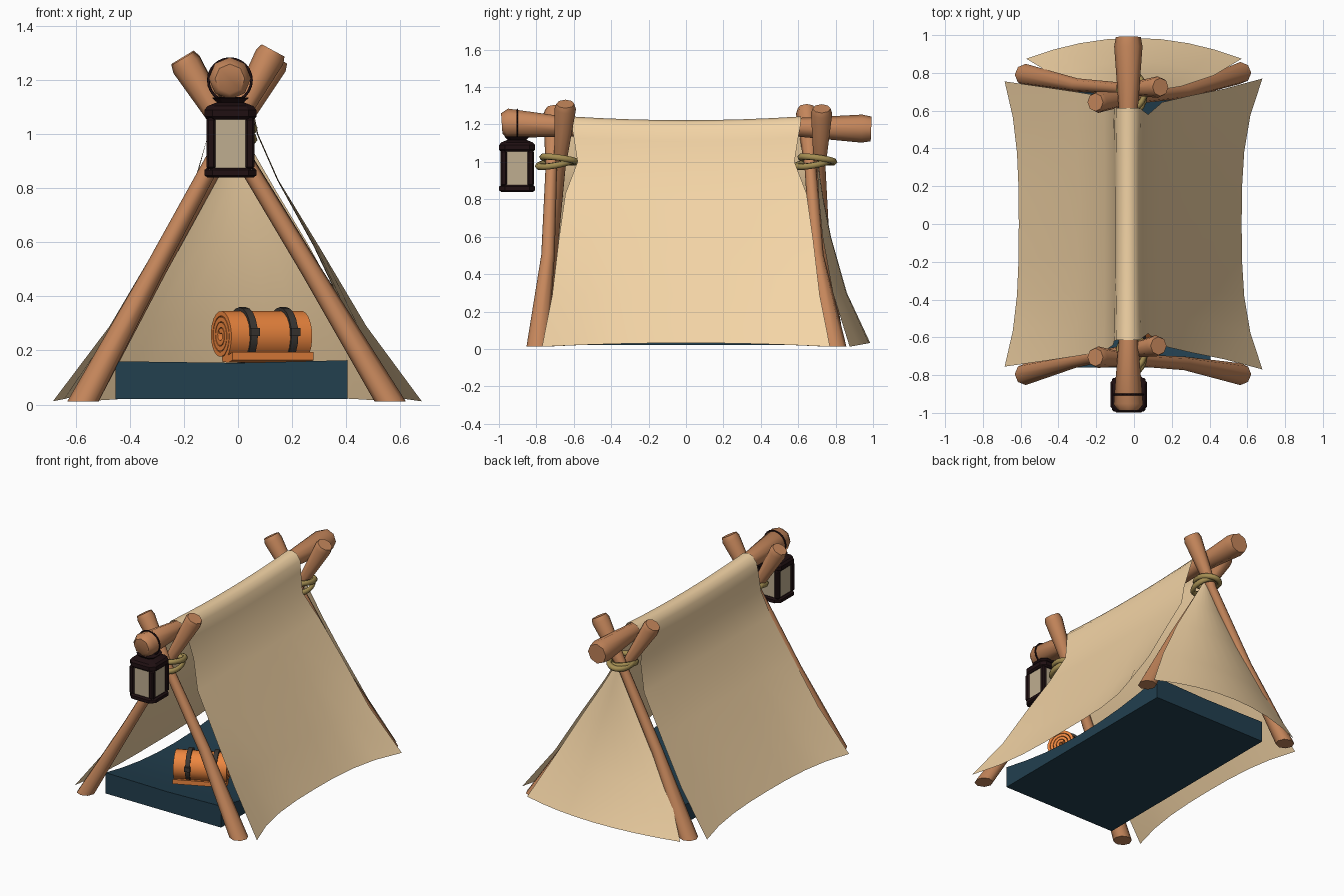
import bpy, bmesh, math
from mathutils import Vector, Matrix

if "Cube" in bpy.data.objects:
    bpy.data.objects.remove(bpy.data.objects["Cube"])


def material(name, rgb):
    m = bpy.data.materials.new(name)
    m.diffuse_color = (*rgb, 1)
    m.use_nodes = True
    m.node_tree.nodes["Principled BSDF"].inputs["Base Color"].default_value = m.diffuse_color
    return m


CANVAS = material("canvas", (0.9, 0.66, 0.38))
WOOD = material("wood", (0.56, 0.24, 0.105))
BLUE = material("blue_cloth", (0.016, 0.05, 0.078))
ORANGE = material("orange_cloth", (0.85, 0.24, 0.05))
STRAP = material("strap", (0.045, 0.04, 0.035))
METAL = material("dark_metal", (0.014, 0.005, 0.006))
GLASS = material("glass", (0.52, 0.42, 0.28))
ROPE = material("rope", (0.37, 0.27, 0.085))


def finish(ob, name, mat, angle=40):
    ob.name = name
    ob.data.materials.append(mat)
    bpy.ops.object.select_all(action='DESELECT')
    ob.select_set(True)
    bpy.context.view_layer.objects.active = ob
    bpy.ops.object.shade_smooth_by_angle(angle=math.radians(angle))
    return ob


def from_bm(bm, name, mat, angle=40):
    bmesh.ops.recalc_face_normals(bm, faces=bm.faces)
    me = bpy.data.meshes.new(name)
    bm.to_mesh(me)
    bm.free()
    ob = bpy.data.objects.new(name, me)
    bpy.context.collection.objects.link(ob)
    return finish(ob, name, mat, angle)


def skin(bm, rings, closed=True):
    """Bridge rows of points with quads; closed rows also get end caps."""
    rows = [[bm.verts.new(p) for p in r] for r in rings]
    n = len(rows[0])
    for a, b in zip(rows, rows[1:]):
        for i in range(n if closed else n - 1):
            j = (i + 1) % n
            bm.faces.new((a[i], a[j], b[j], b[i]))
    if closed:
        bm.faces.new(rows[0])
        bm.faces.new(rows[-1])


def tube(name, pts, radii, mat, ref, sides=8, flat_foot=False):
    pts = [Vector(p) for p in pts]
    rings = []
    for i, (p, r) in enumerate(zip(pts, radii)):
        t = (pts[min(i + 1, len(pts) - 1)] - pts[max(i - 1, 0)]).normalized()
        if flat_foot and i == 0:
            t = Vector((0, 0, 1))
        u = t.cross(ref).normalized()
        v = t.cross(u)
        rings.append([p + (u * math.cos(a) + v * math.sin(a)) * r
                      for a in (2 * math.pi * k / sides for k in range(sides))])
    bm = bmesh.new()
    skin(bm, rings)
    return from_bm(bm, name, mat, 50)


def box(name, c, size, mat, matrix=Matrix(), bevel=0.0):
    bm = bmesh.new()
    bmesh.ops.create_cube(bm, size=1)
    bmesh.ops.transform(bm, verts=bm.verts, matrix=matrix @ Matrix.Translation(c) @ Matrix.Diagonal((*size, 1)))
    if bevel:
        bmesh.ops.bevel(bm, geom=bm.edges[:], offset=bevel, segments=1, affect='EDGES')
    return from_bm(bm, name, mat, 30)


def sheet(name, rows):
    bm = bmesh.new()
    skin(bm, rows, closed=False)
    return from_bm(bm, name, CANVAS, 70)


# Ridge pole with slightly domed ends
ridge = [(-0.985, 1.205, .055), (-0.955, 1.207, .078), (-0.6, 1.185, .05), (0, 1.165, .042),
         (0.6, 1.185, .05), (0.94, 1.178, .075), (0.99, 1.176, .066)]
tube("ridge_pole", [(-0.03, y, z) for y, z, r in ridge], [r for *_, r in ridge], WOOD, Vector((0, 0, 1)))

# Four crossing leg poles: foot x, top x, top z, then y at foot, middle, crossing and top
legs = {"front_left_leg": (-0.58, 0.13, 1.31, -.795, -.725, -.675, -.645),
        "front_right_leg": (0.57, -0.205, 1.28, -.795, -.738, -.72, -.705),
        "back_left_leg": (-0.58, 0.14, 1.285, .79, .735, .715, .725),
        "back_right_leg": (0.57, -0.205, 1.285, .80, .70, .665, .645)}
for name, (x0, x1, zt, *ys) in legs.items():
    zs = (0.012, 0.5, 0.97, zt - 0.025)
    pts = [(x0 + (x1 - x0) * z / zt, y, z) for y, z in zip(ys, zs)]
    pts.append((x1, ys[-1], zt))
    tube(name, pts, (.058, .036, .031, .057, .048), WOOD, Vector((0, 1, 0)), flat_foot=True)

# Rope lashings: two tilted loops at each crossing
for side, y in (("front", -0.69), ("back", 0.69)):
    for k, tilt in enumerate((10, -8)):
        bpy.ops.mesh.primitive_torus_add(
            location=(-0.012, y + 0.012 * (2 * k - 1), 0.993 + 0.02 * k), major_segments=20, minor_segments=6,
            major_radius=0.082, minor_radius=0.018, rotation=(math.radians(tilt), math.radians(tilt), 0))
        ob = bpy.context.object
        ob.scale = (0.85, 1.08, 1)
        finish(ob, f"{side}_rope_loop_{k + 1}", ROPE, 80)

# Canvas over the ridge: x at end, x at middle, z, half length in y
right = [(.005, .005, 1.232, .615), (.035, .03, 1.195, .612), (.048, .045, 1.13, .60), (.075, .07, 1.0, .58),
         (.15, .145, .83, .645), (.30, .28, .585, .68), (.475, .42, .29, .715), (.68, .57, .012, .77)]
left = [(-.065, -.065, 1.232, .615), (-.095, -.09, 1.195, .615), (-.105, -.10, 1.13, .62), (-.11, -.11, 1.0, .64),
        (-.16, -.155, .83, .675), (-.31, -.295, .57, .70), (-.475, -.45, .29, .725), (-.685, -.61, .012, .755)]
profile = left[::-1] + [(-.03, -.03, 1.243, .615)] + right
N = 8
rows = []
for xe, xm, z, hy in profile:
    row = []
    for i in range(N + 1):
        u = 2 * i / N - 1
        sag = 1 - u * u
        dz = 0.02 * sag if z < 0.1 else (-0.02 * sag if z > 1.1 else 0)
        row.append((xe + (xm - xe) * (1 - abs(u) ** 3), u * hy, z + dz))
    rows.append(row)
sheet("canvas_roof", rows)

# Back flap: half width, y at centre, y at edge, z
rows = []
for hw, yc, ye, z in ((.57, .985, .875, .012), (.42, .86, .785, .3), (.255, .775, .73, .6),
                      (.135, .735, .71, .8), (.02, .705, .70, 1.0)):
    rows.append([(hw * u, yc + (ye - yc) * u * u, z + (.02 * (1 - u * u) if z < .1 else 0))
                 for u in (i / 4 - 1 for i in range(9))])
sheet("canvas_back_flap", rows)

# Sleeping mat, its top sagging between the ends
bm = bmesh.new()
rings = []
for i in range(9):
    u = i / 4 - 1
    top = 0.16 - 0.08 * (1 - u * u)
    y = -0.025 + 0.735 * u
    rings.append([(-.454, y, .02), (.406, y, .02), (.406, y, top + .004), (0, y, top - .006), (-.454, y, top)])
skin(bm, rings)
from_bm(bm, "sleeping_mat", BLUE, 40)

# Bedroll: spiral ribbon extruded along its axis, turned on the mat
turn = Matrix.Translation((0.085, -0.5, 0.256)) @ Matrix.Rotation(math.radians(25), 4, 'Z')
L, T, TURNS = 0.165, 0.021, 3.6
outer, inner = [], []
steps = 72
for i in range(steps + 1):
    f = i / steps
    a = math.pi * 1.45 - (1 - f) * TURNS * 2 * math.pi
    r = 0.024 + 0.076 * f
    outer.append((r * math.cos(a), r * math.sin(a)))
    inner.append(((r - T * 0.85) * math.cos(a), (r - T * 0.85) * math.sin(a)))
# Loose tail at the bottom front
outer += [(-0.07, -0.1), (-0.105, -0.092)]
inner += [(-0.07, -0.072), (-0.105, -0.062)]
bm = bmesh.new()
skin(bm, [[turn @ Vector((s * L, o[0], o[1])) for s, o in ((-1, p), (1, p), (1, q), (-1, q))]
          for p, q in zip(outer, inner)])
from_bm(bm, "bedroll", ORANGE, 40)

# Bedroll straps and buckles
for k, x in enumerate((-0.075, 0.09)):
    bm = bmesh.new()
    rings = []
    for rad, dx in ((.09, -.014), (.104, -.014), (.104, .014), (.09, .014), (.09, -.014)):
        rings.append([turn @ Vector((x + dx, rad * math.cos(a), rad * math.sin(a)))
                      for a in (2 * math.pi * j / 20 for j in range(21))])
    skin(bm, rings, closed=False)
    bmesh.ops.remove_doubles(bm, verts=bm.verts, dist=1e-5)
    from_bm(bm, f"strap_{k + 1}", STRAP, 40)
    box(f"buckle_{k + 1}", (x, -0.106, 0.012), (0.036, 0.014, 0.03), STRAP, turn)

# Lantern: chamfered square plates, roof, posts, glass and hanging ring
LX, LY = -0.028, -0.903


def octagon(h, c, z):
    return [(LX + x, LY + y, z) for x, y in ((h, -c), (h, c), (c, h), (-c, h), (-h, c), (-h, -c), (-c, -h), (c, -h))]


for name, rings in (
        ("lantern_base", ((.085, .055, .84), (.096, .066, .848), (.096, .066, .868), (.086, .058, .876))),
        ("lantern_top", ((.086, .058, 1.055), (.096, .066, 1.065), (.096, .066, 1.09), (.085, .058, 1.104),
                         (.05, .03, 1.118), (.068, .04, 1.135), (.05, .03, 1.137)))):
    bm = bmesh.new()
    skin(bm, [octagon(*r) for r in rings])
    from_bm(bm, name, METAL, 20)
box("lantern_glass", (LX, LY, 0.965), (0.16, 0.16, 0.19), GLASS)
for i, (sx, sy) in enumerate(((-1, -1), (1, -1), (1, 1), (-1, 1))):
    box(f"lantern_post_{i + 1}", (LX + sx * .072, LY + sy * .072, 0.966), (0.034, 0.034, 0.19), METAL, bevel=0.008)
bpy.ops.mesh.primitive_torus_add(location=(-0.03, LY, 1.2), rotation=(math.pi / 2, 0, 0), major_segments=24,
                                 minor_segments=6, major_radius=0.08, minor_radius=0.005)
finish(bpy.context.object, "lantern_ring", METAL, 80)
